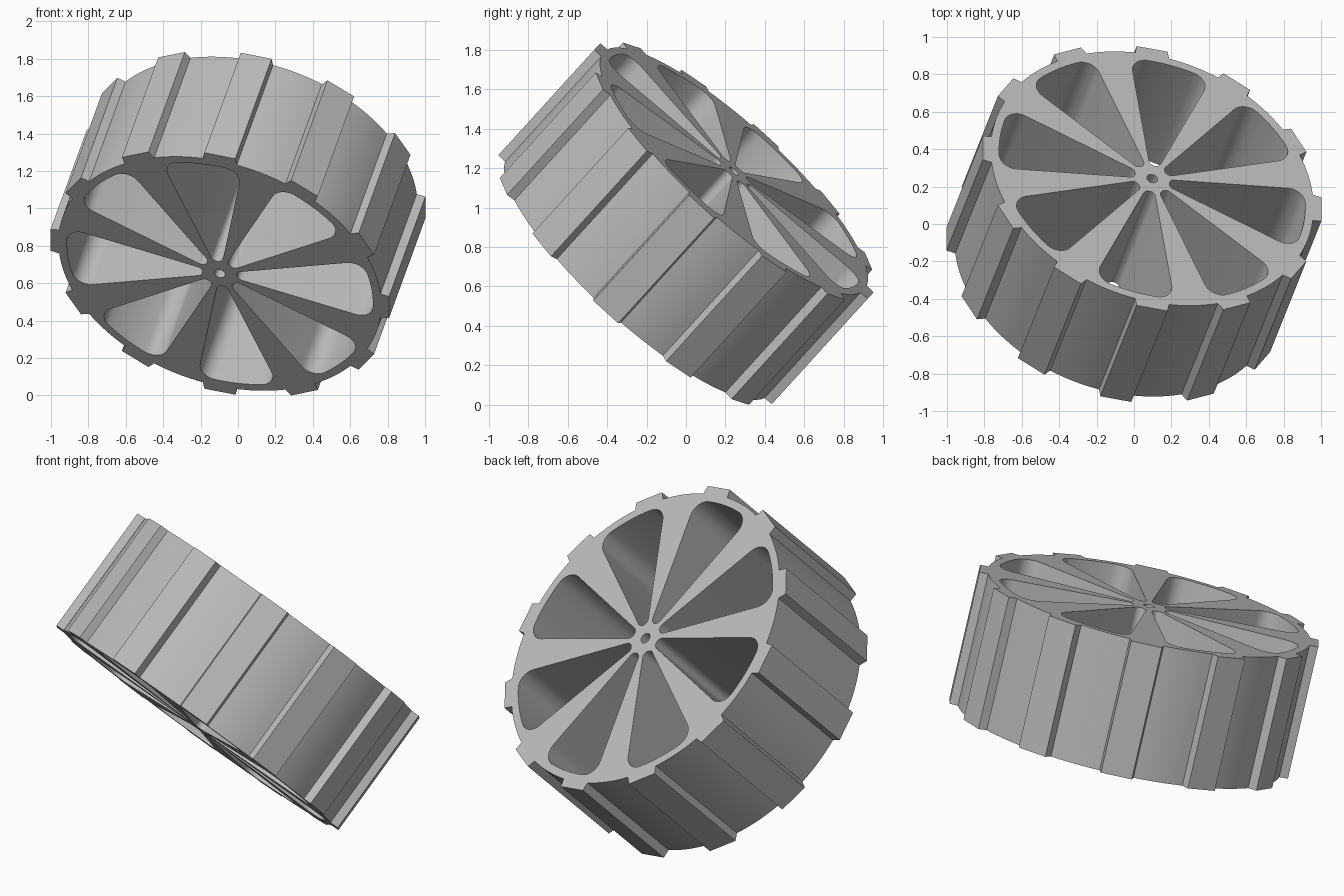
import bpy, bmesh, math
from mathutils import Matrix, Vector

if "Cube" in bpy.data.objects:
    bpy.data.objects.remove(bpy.data.objects["Cube"])

TEETH, SPOKES = 12, 8
R_TIP, R_RIM, HALF_WIDTH = 0.941, 0.894, 0.374
AXIS = Vector((0.26, 0.65, 0.714)).normalized()


def polar(r, deg):
    a = math.radians(deg)
    return Vector((r * math.cos(a), r * math.sin(a)))


def arc(center, r, start, end, n):
    return [center + polar(r, start + (end - start) * i / n) for i in range(n + 1)]


def rim_outline():
    """Round rim with evenly spaced flat-topped treads."""
    pts = []
    step = 360 / TEETH
    for k in range(TEETH):
        a = k * step
        pts += [polar(R_TIP, a - 5.2), polar(R_TIP, a + 5.2)]
        pts += arc(Vector((0, 0)), R_RIM, a + 6, a + step - 6, 8)
    return pts


def window_outline(mid, half=15.2, r_out=0.848, corner=0.085, inner=0.129):
    """Wedge between two spokes with rounded corners."""
    s = math.sin(math.radians(half))
    d = r_out - corner                       # distance of outer corner centres
    off = half - math.degrees(math.asin(corner / d))
    pts = arc(polar(inner, mid), inner * s, mid + 90 + half, mid + 270 - half, 10)
    pts += arc(polar(d, mid - off), corner, mid - half - 90, mid - off, 9)
    pts += arc(Vector((0, 0)), r_out, mid - off, mid + off, 6)[1:-1]
    pts += arc(polar(d, mid + off), corner, mid + off, mid + half + 90, 9)
    return pts


# Wheel profile: rim, spoke windows and axle hole
outlines = [rim_outline()]
outlines += [window_outline(-7 + k * 360 / SPOKES) for k in range(SPOKES)]
outlines.append([polar(0.03, i * 15) for i in range(24)])

curve = bpy.data.curves.new("wheel_profile", 'CURVE')
curve.dimensions = '2D'
curve.fill_mode = 'BOTH'
curve.extrude = HALF_WIDTH
for pts in outlines:
    spline = curve.splines.new('POLY')
    spline.points.add(len(pts) - 1)
    for p, co in zip(spline.points, pts):
        p.co = (co.x, co.y, 0, 1)
    spline.use_cyclic_u = True

wheel = bpy.data.objects.new("treaded_wheel", curve)
bpy.context.collection.objects.link(wheel)
bpy.ops.object.select_all(action='DESELECT')
wheel.select_set(True)
bpy.context.view_layer.objects.active = wheel
bpy.ops.object.convert(target='MESH')
wheel = bpy.context.object
wheel.name = "treaded_wheel"

# Weld the caps to the walls, then tilt the wheel onto its resting pose
u = (Vector((1, 0, 0)) - AXIS * AXIS.x).normalized()
v = AXIS.cross(u)
tilt = Matrix((u, v, AXIS)).transposed().to_4x4()
bm = bmesh.new()
bm.from_mesh(wheel.data)
bmesh.ops.remove_doubles(bm, verts=bm.verts, dist=0.0005)
bmesh.ops.recalc_face_normals(bm, faces=bm.faces)
bmesh.ops.transform(bm, matrix=tilt, verts=bm.verts)
low = min(p.co.z for p in bm.verts)
bmesh.ops.translate(bm, vec=(0, 0, -low), verts=bm.verts)
bm.to_mesh(wheel.data)
bm.free()

# Grey plastic
mat = bpy.data.materials.new("grey")
mat.use_nodes = True
grey = (0.5, 0.5, 0.5, 1)
mat.diffuse_color = grey
mat.node_tree.nodes["Principled BSDF"].inputs["Base Color"].default_value = grey
wheel.data.materials.clear()
wheel.data.materials.append(mat)

bpy.ops.object.shade_smooth_by_angle(angle=math.radians(25))
